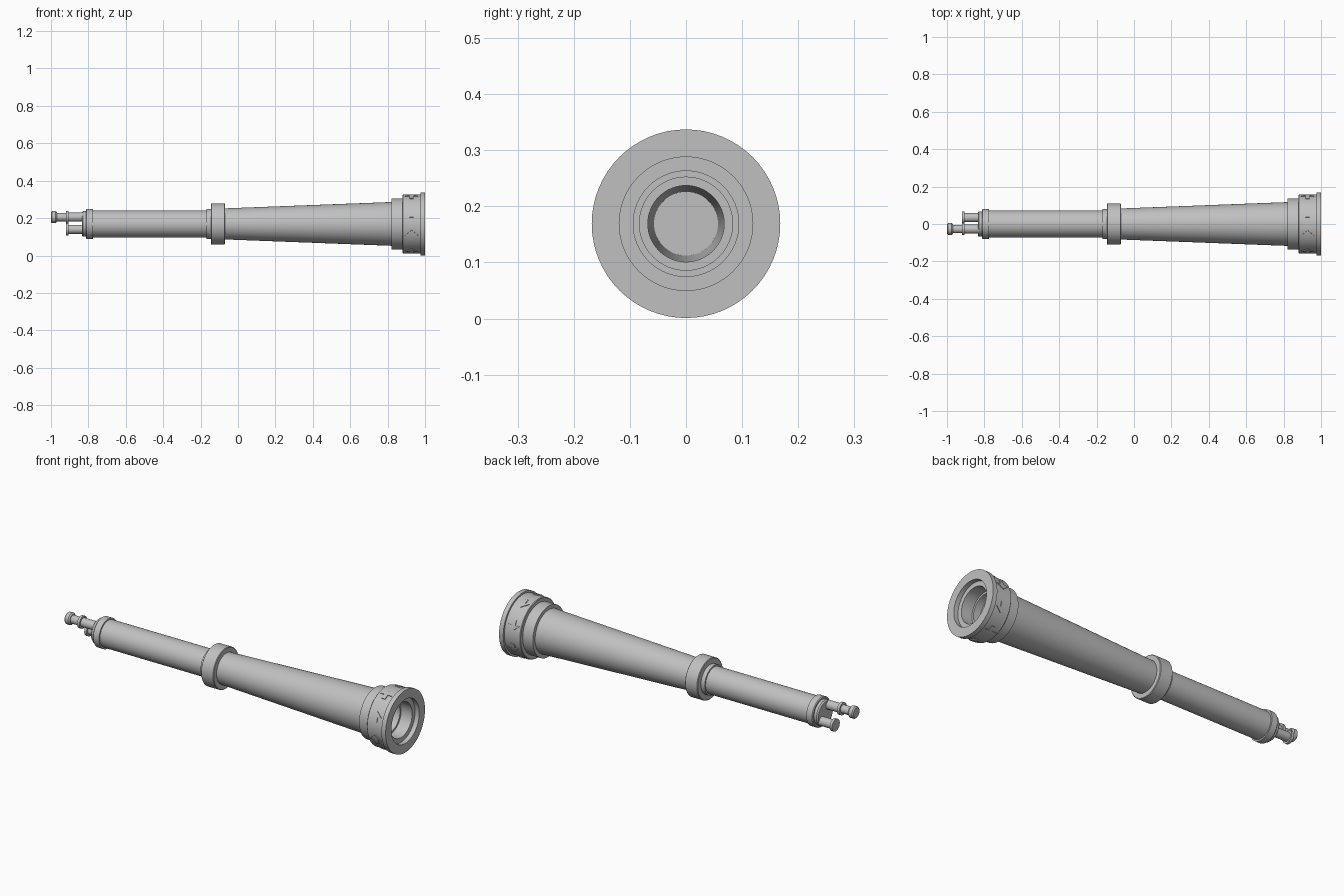
import bpy, bmesh
from math import sin, cos, tau, radians
from mathutils import Vector

cube = bpy.data.objects.get("Cube")
if cube:
    bpy.data.objects.remove(cube, do_unlink=True)

AXIS = 0.169      # height of the long axis
CAP_R = 0.158     # radius of the arrow-marked cap

grey = bpy.data.materials.new("plain grey")
grey.use_nodes = True
grey.diffuse_color = (0.53, 0.53, 0.53, 1)
bsdf = next(n for n in grey.node_tree.nodes if n.type == "BSDF_PRINCIPLED")
bsdf.inputs["Base Color"].default_value = grey.diffuse_color
bsdf.inputs["Roughness"].default_value = 0.6


def finish(name, bm, location):
    mesh = bpy.data.meshes.new(name)
    bm.to_mesh(mesh)
    bm.free()
    mesh.materials.append(grey)
    obj = bpy.data.objects.new(name, mesh)
    obj.location = location
    bpy.context.collection.objects.link(obj)
    return obj


def lathe(name, profile, y=0, z=0, sides=64):
    """Turn (x, radius) points around the x axis; outside runs towards +x."""
    bm = bmesh.new()
    rings = [[bm.verts.new((x, r * cos(tau * j / sides), r * sin(tau * j / sides)))
              for j in range(sides)] for x, r in profile]
    for a, b in zip(rings, rings[1:]):
        for j in range(sides):
            k = (j + 1) % sides
            bm.faces.new((a[j], a[k], b[k], b[j]))
    bmesh.ops.remove_doubles(bm, verts=bm.verts, dist=1e-5)
    obj = finish(name, bm, (0, y, AXIS + z))
    bpy.ops.object.select_all(action="DESELECT")
    obj.select_set(True)
    bpy.context.view_layer.objects.active = obj
    bpy.ops.object.shade_smooth_by_angle(angle=radians(30))
    return obj


# Narrow rear section
lathe("rear_ferrule", [(-0.835, 0), (-0.835, 0.062), (-0.828, 0.068), (-0.813, 0.068),
                       (-0.813, 0.076), (-0.809, 0.08), (-0.775, 0.08), (-0.775, 0.072)])
lathe("rear_tube", [(-0.775, 0.072), (-0.168, 0.072)])

# Collar joining the two sections
lathe("middle_collar", [(-0.168, 0.072), (-0.168, 0.08), (-0.145, 0.08), (-0.145, 0.107),
                        (-0.142, 0.11), (-0.073, 0.11), (-0.07, 0.107), (-0.07, 0.083)])

# Flaring front section
lathe("tapered_barrel", [(-0.07, 0.083), (0.82, 0.117)])

# Stepped front cap with its recessed mouth and long bore
lathe("front_cap", [(0.82, 0.117), (0.82, 0.137), (0.88, 0.137), (0.88, 0.155),
                    (0.883, CAP_R), (0.975, CAP_R), (0.975, 0.168), (1, 0.168),
                    (1, 0.119), (0.975, 0.119), (0.975, 0.094), (0.91, 0.094),
                    (0.91, 0.083), (0.87, 0.083), (0.87, 0.068), (-0.7, 0.057), (-0.7, 0)])

# Two rear connector pins, set diagonally
lathe("long_pin", [(-1, 0), (-1, 0.026), (-0.994, 0.032), (-0.975, 0.032), (-0.968, 0.026),
                   (-0.968, 0.022), (-0.92, 0.022), (-0.92, 0.033), (-0.906, 0.033),
                   (-0.906, 0.024), (-0.83, 0.024)], y=-0.027, z=0.036, sides=32)
lathe("short_pin", [(-0.92, 0), (-0.92, 0.033), (-0.906, 0.033), (-0.906, 0.024),
                    (-0.83, 0.024)], y=0.034, z=-0.029, sides=32)


def arrow(name, angle):
    """Thin curved arrow on the cap, pointing around its circumference."""
    bm = bmesh.new()

    def pair(along, half):
        a = angle - along / CAP_R
        r = CAP_R + 0.004
        return [bm.verts.new((0.928 + s * half, r * cos(a), r * sin(a))) for s in (-1, 1)]

    tail, stem, neck = pair(-0.026, 0.011), pair(-0.013, 0.011), pair(0, 0.011)
    wing, mid, tip = pair(0, 0.034), pair(0.014, 0.018), pair(0.028, 0.001)
    for a, b in ((tail, stem), (stem, neck), (mid, tip)):
        bm.faces.new((a[0], a[1], b[1], b[0]))
    bm.faces.new((wing[0], neck[0], neck[1], wing[1], mid[1], mid[0]))
    bm.normal_update()
    outward = Vector((0, cos(angle), sin(angle)))
    for f in bm.faces:
        if f.normal.dot(outward) < 0:
            f.normal_flip()
    obj = finish(name, bm, (0, 0, AXIS))
    solid = obj.modifiers.new("thickness", "SOLIDIFY")
    solid.thickness = 0.007
    solid.offset = -1


for i in range(8):
    arrow(f"cap_arrow_{i + 1}", tau * (i + 0.5) / 8)
